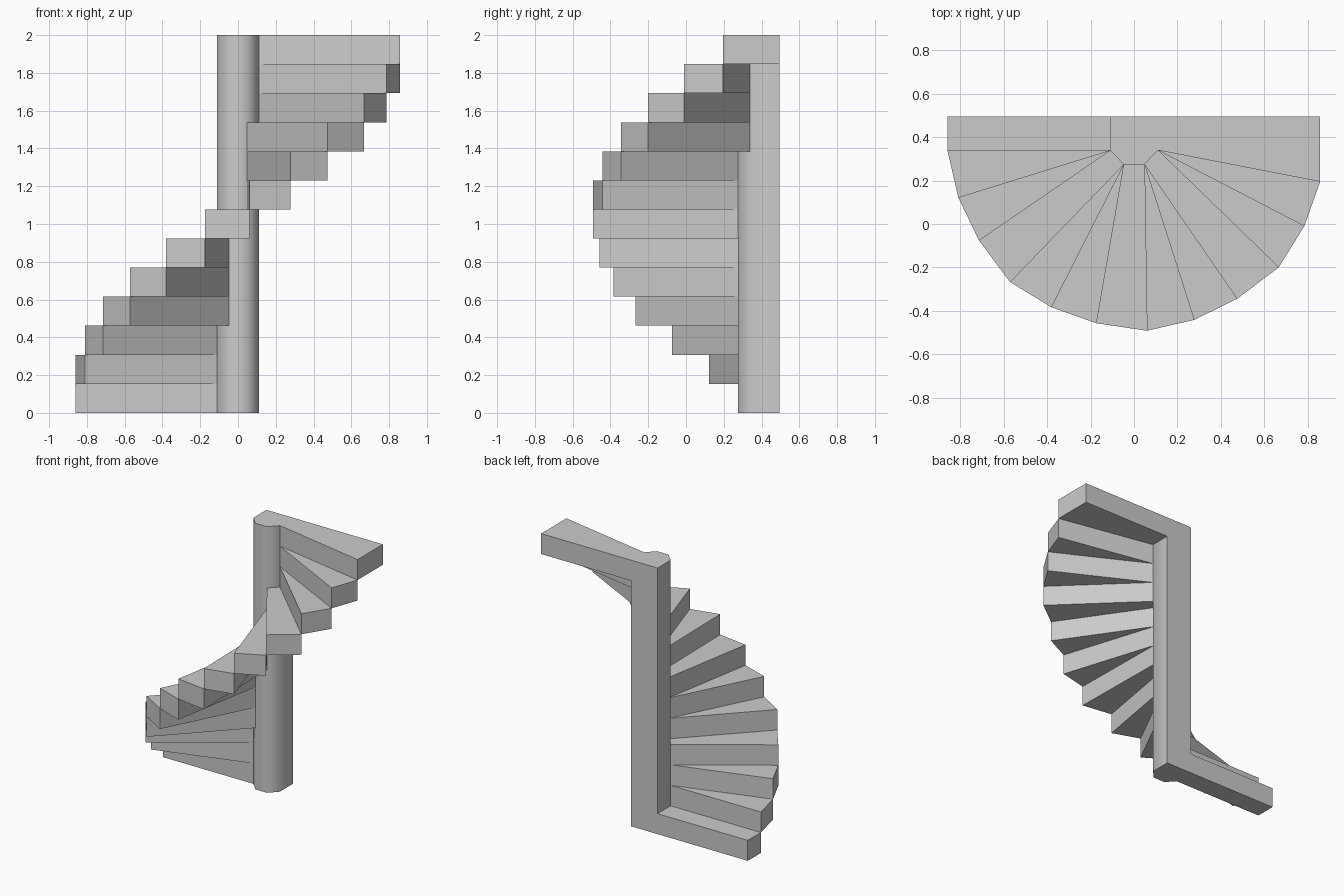
import bpy, bmesh, math

if "Cube" in bpy.data.objects:
    bpy.data.objects.remove(bpy.data.objects["Cube"])

STEPS = 13
RISE = 2.0 / STEPS

# plan outline: outer tread corners, from bottom step round to top step
outer = [(-0.86, 0.495), (-0.86, 0.34), (-0.81, 0.123), (-0.715, -0.075),
         (-0.572, -0.267), (-0.382, -0.383), (-0.175, -0.457), (0.06, -0.492),
         (0.277, -0.442), (0.475, -0.345), (0.667, -0.2), (0.785, -0.01),
         (0.858, 0.195), (0.858, 0.495)]

# plan of the central post
post = [(-0.11, 0.495), (-0.11, 0.34), (-0.048, 0.275),
        (0.048, 0.275), (0.11, 0.34), (0.11, 0.495)]

# which post corner each tread edge runs to
inner = [0, 1, 1, 1, 2, 2, 2, 3, 3, 3, 4, 4, 4, 5]


def prism(name, plan, z0, z1):
    """Extrude a plan polygon between two heights."""
    bm = bmesh.new()
    face = bm.faces.new([bm.verts.new((x, y, z0)) for x, y in plan])
    top = bmesh.ops.extrude_face_region(bm, geom=[face])["geom"]
    verts = [g for g in top if isinstance(g, bmesh.types.BMVert)]
    bmesh.ops.translate(bm, vec=(0, 0, z1 - z0), verts=verts)
    bmesh.ops.recalc_face_normals(bm, faces=bm.faces)
    mesh = bpy.data.meshes.new(name)
    bm.to_mesh(mesh)
    bm.free()
    obj = bpy.data.objects.new(name, mesh)
    bpy.context.collection.objects.link(obj)
    return obj


# central post, rounded shading across its chamfered front
newel = prism("newel_post", post, 0, 2)
bpy.context.view_layer.objects.active = newel
newel.select_set(True)
bpy.ops.object.shade_smooth_by_angle(angle=math.radians(55))

# winder steps
for i in range(STEPS):
    a, b = post[inner[i]], post[inner[i + 1]]
    plan = [a, outer[i], outer[i + 1], b]
    if a == b:
        plan.pop()
    prism(f"step_{i + 1:02d}", plan, i * RISE, (i + 1) * RISE)
